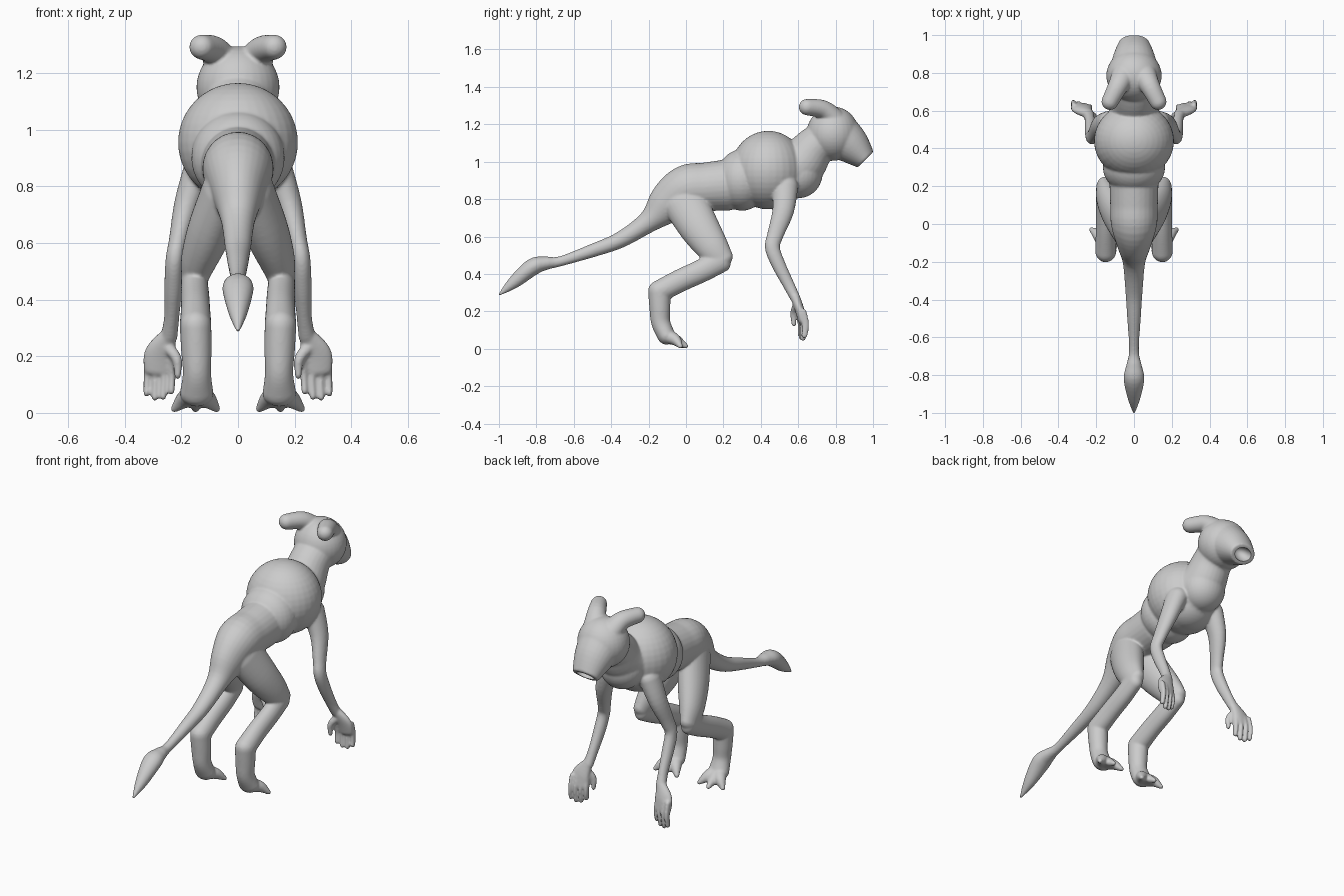
import bpy, bmesh
from math import sin, cos, pi
from mathutils import Vector, Matrix

if "Cube" in bpy.data.objects:
    bpy.data.objects.remove(bpy.data.objects["Cube"])

bm = bmesh.new()
SIDES = 28


def tube(pts, steps=5, round_ends=True):
    """Smooth loft through (x, y, z, side radius, other radius)."""
    P = [pts[0]] + list(pts) + [pts[-1]]
    rows = []
    for i in range(1, len(P) - 2):
        a, b, c, d = P[i - 1:i + 3]
        for k in range(steps):
            t = k / steps
            rows.append([0.5 * (2 * q + (r - p) * t + (2 * p - 5 * q + 4 * r - s) * t * t
                                + (3 * q - p - 3 * r + s) * t ** 3)
                         for p, q, r, s in zip(a, b, c, d)])
    rows.append(list(pts[-1]))
    cen = [Vector(r[:3]) for r in rows]
    n = len(cen)
    tan = [(cen[min(i + 1, n - 1)] - cen[max(i - 1, 0)]).normalized() for i in range(n)]
    data = [(cen[i], tan[i], max(rows[i][3], .003), max(rows[i][4], .003)) for i in range(n)]
    if round_ends:
        def cap(d, sgn):
            c, t, a, b = d
            return [(c + t * sgn * min(a, b) * sin(w), t, a * cos(w), b * cos(w))
                    for w in (.35, .7, 1.05, 1.35)]
        data = cap(data[0], -1)[::-1] + data + cap(data[-1], 1)
    rings = []
    for c, t, a, b in data:
        s = Vector((1, 0, 0))
        s = (s - t * s.dot(t)).normalized()
        m = t.cross(s)
        rings.append([bm.verts.new(c + s * a * cos(2 * pi * j / SIDES) + m * b * sin(2 * pi * j / SIDES))
                      for j in range(SIDES)])
    for r0, r1 in zip(rings, rings[1:]):
        for j in range(SIDES):
            k = (j + 1) % SIDES
            bm.faces.new((r0[j], r0[k], r1[k], r1[j]))
    bm.faces.new(rings[0][::-1])
    bm.faces.new(rings[-1])


def ball(c, r):
    m = Matrix.Translation(c) @ Matrix.Diagonal((*r, 1))
    bmesh.ops.create_uvsphere(bm, u_segments=32, v_segments=20, radius=1, matrix=m)


# tail and torso in one sweep
spine = [(-1.0, .288, .006, .006), (-.92, .355, .034, .034), (-.82, .437, .055, .046),
         (-.75, .457, .042, .036), (-.67, .468, .026, .027), (-.5, .525, .036, .036),
         (-.35, .583, .046, .044), (-.2, .68, .06, .06), (-.1, .772, .092, .11),
         (0, .852, .122, .128), (.1, .865, .126, .13), (.22, .875, .13, .137)]
tube([(0, *p) for p in spine])

# chest and neck
ball((0, .44, .955), (.212, .2, .21))
ball((0, .3, .902), (.165, .14, .164))
ball((0, .47, .87), (.16, .14, .125))
ball((0, .6, .935), (.13, .13, .13))
tube([(0, .5, .93, .16, .16), (0, .61, .985, .13, .135), (0, .68, 1.07, .115, .113), (0, .75, 1.13, .115, .1)])

# head and snout
ball((0, .785, 1.15), (.147, .14, .145))
tube([(0, .78, 1.17, .135, .13), (0, .88, 1.09, .112, .104), (0, .96, 1.011, .08, .06)],
     round_ends=False)

for s in (-1, 1):
    def limb(pts, **kw):
        tube([(s * p[0], *p[1:]) for p in pts], **kw)

    # ear
    limb([(.055, .79, 1.235, .065, .055), (.085, .73, 1.28, .053, .05), (.128, .647, 1.292, .045, .044)])

    # thigh, shin, ankle
    limb([(.05, -.01, .79, .075, .12), (.098, .07, .65, .078, .107), (.137, .14, .545, .064, .088),
          (.155, .19, .475, .046, .068)])
    limb([(.155, .188, .475, .046, .066), (.152, .09, .42, .05, .062), (.15, -.03, .365, .052, .061),
          (.15, -.135, .31, .056, .06)])
    limb([(.15, -.142, .31, .056, .061), (.147, -.14, .22, .054, .056), (.145, -.135, .14, .05, .051),
          (.146, -.105, .07, .06, .048)])
    # toes
    for tx, ty in ((.075, -.02), (.15, -.0), (.225, -.03)):
        limb([(.146, -.115, .07, .04, .04), ((tx + .146) / 2, -.06, .05, .034, .032),
              (tx, ty, .014, .014, .014)])
    # webbing between toes
    limb([(.146, -.1, .06, .055, .035), (.148, -.04, .03, .065, .014)])

    # arm
    limb([(.13, .53, .87, .06, .07), (.178, .52, .74, .047, .058), (.21, .478, .61, .034, .044),
          (.224, .462, .54, .032, .04), (.228, .495, .45, .032, .037), (.234, .55, .34, .027, .031),
          (.243, .585, .27, .03, .027)])
    # palm
    limb([(.245, .585, .275, .03, .025), (.275, .607, .21, .055, .025), (.28, .62, .15, .053, .021)])
    # fingers
    for fx, fy, fz in ((.233, .607, .075), (.262, .615, .056), (.292, .622, .053), (.321, .63, .068)):
        limb([(.28 + (fx - .28) * .95, fy - .006, .2, .014, .02), (fx, fy + .009, .13, .0125, .02),
              (fx + .002, fy + .003, fz, .0115, .016)])
    # thumb
    limb([(.25, .59, .235, .022, .02), (.216, .574, .19, .018, .017), (.213, .577, .13, .012, .013)])

bmesh.ops.recalc_face_normals(bm, faces=bm.faces)
me = bpy.data.meshes.new("creature_body")
bm.to_mesh(me)
bm.free()
body = bpy.data.objects.new("creature_body", me)
bpy.context.collection.objects.link(body)

# fuse the parts into one soft skin
rm = body.modifiers.new("fuse", 'REMESH')
rm.mode = 'VOXEL'
rm.voxel_size = .006
sm = body.modifiers.new("soften", 'SMOOTH')
sm.factor = .5
sm.iterations = 10

# mouth cavity cutter
bpy.ops.mesh.primitive_uv_sphere_add(segments=32, ring_count=20, radius=1, location=(0, .96, 1.011),
                                     rotation=(pi * 1.25, 0, 0))
mouth = bpy.context.object
mouth.name = "mouth_cutter"
mouth.scale = (.054, .04, .07)
mouth.hide_render = True
cut = body.modifiers.new("mouth", 'BOOLEAN')
cut.operation = 'DIFFERENCE'
cut.object = mouth

# smooth shading, with the modifiers applied
bpy.ops.object.select_all(action='DESELECT')
body.select_set(True)
bpy.context.view_layer.objects.active = body
for name in ("fuse", "soften", "mouth"):
    bpy.ops.object.modifier_apply(modifier=name)
bpy.data.objects.remove(mouth)
bpy.ops.object.shade_smooth_by_angle(angle=.7)
